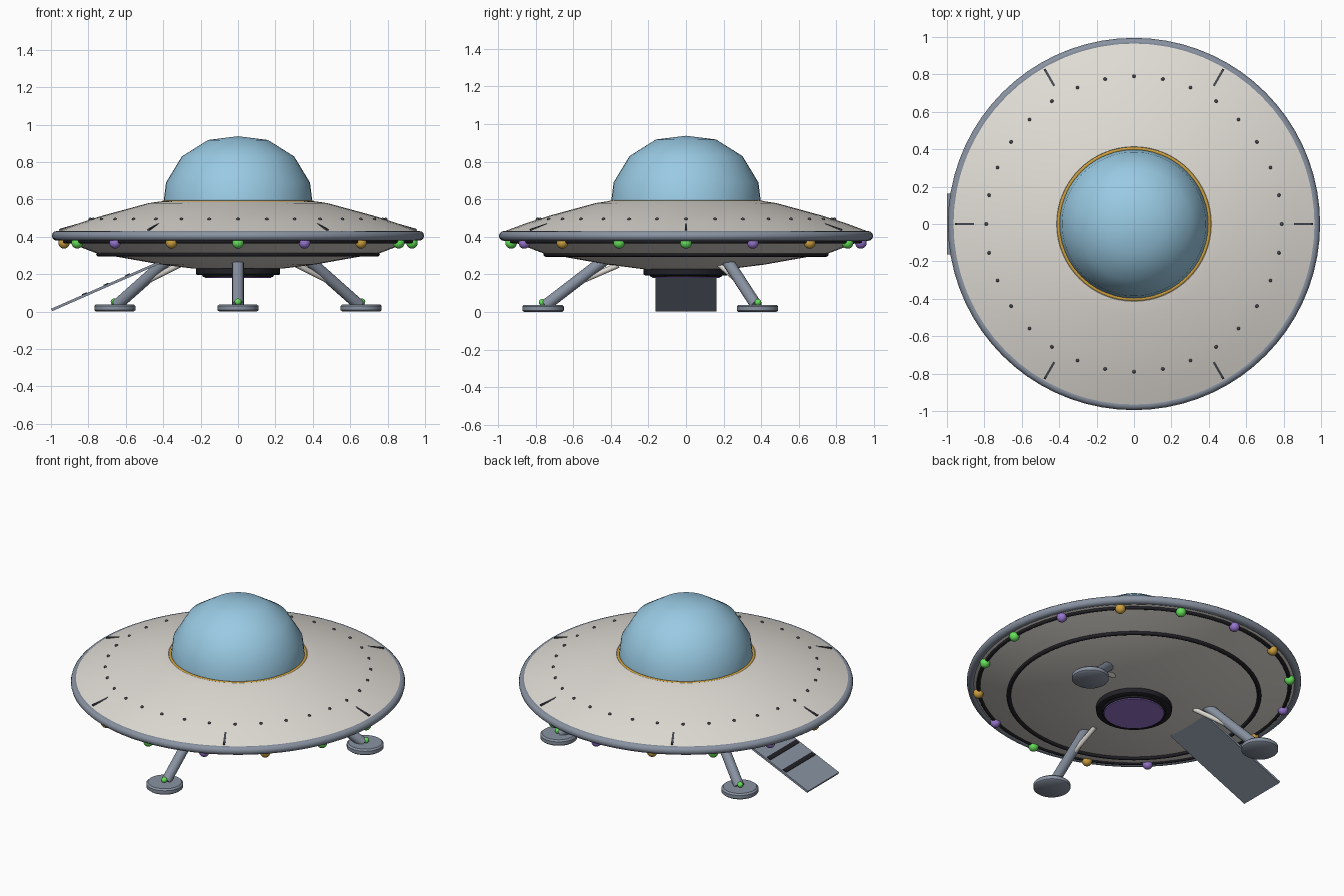
import bpy, math
from mathutils import Vector

if "Cube" in bpy.data.objects:
    bpy.data.objects.remove(bpy.data.objects["Cube"])


def material(name, r, g, b):
    m = bpy.data.materials.new(name)
    m.diffuse_color = (r, g, b, 1)
    m.use_nodes = True
    m.node_tree.nodes["Principled BSDF"].inputs["Base Color"].default_value = m.diffuse_color
    return m


HULL = material("warm light grey", 0.75, 0.72, 0.67)
GLASS = material("sky blue", 0.32, 0.59, 0.77)
STEEL = material("blue grey", 0.25, 0.29, 0.36)
DARK = material("near black", 0.015, 0.015, 0.02)
RIVET = material("dark grey", 0.06, 0.065, 0.08)
GREEN = material("green", 0.13, 0.75, 0.10)
PURPLE = material("purple", 0.31, 0.18, 0.62)
GOLD = material("gold", 0.61, 0.35, 0.05)


def finish(name, mat, smooth=40):
    o = bpy.context.object
    o.name = name
    o.data.materials.append(mat)
    if smooth:
        bpy.ops.object.shade_smooth_by_angle(angle=math.radians(smooth))
    return o


def lathe(name, profile, mat, n=64, smooth=40):
    """Spin (radius, z) points round the z axis; a zero radius makes a pole."""
    verts, rings = [], []
    for r, z in profile:
        count = n if r > 0 else 1
        rings.append([len(verts) + i for i in range(count)])
        verts += [(r * math.cos(2 * math.pi * i / n), r * math.sin(2 * math.pi * i / n), z)
                  for i in range(count)]
    faces = []
    for a, b in zip(rings, rings[1:]):
        for i in range(n):
            j = (i + 1) % n
            face = [a[i % len(a)], a[j % len(a)], b[j % len(b)], b[i % len(b)]]
            faces.append(list(dict.fromkeys(face)))
    me = bpy.data.meshes.new(name)
    me.from_pydata(verts, [], faces)
    o = bpy.data.objects.new(name, me)
    bpy.context.collection.objects.link(o)
    bpy.ops.object.select_all(action='DESELECT')
    bpy.context.view_layer.objects.active = o
    o.select_set(True)
    return finish(name, mat, smooth)


def ring(name, major, minor, z, mat):
    bpy.ops.mesh.primitive_torus_add(major_segments=72, minor_segments=12,
                                     major_radius=major, minor_radius=minor, location=(0, 0, z))
    return finish(name, mat, 80)


def ball(name, loc, r, mat):
    bpy.ops.mesh.primitive_uv_sphere_add(segments=16, ring_count=10, radius=r, location=loc)
    return finish(name, mat, 80)


def rod(name, a, b, r, mat):
    a, b = Vector(a), Vector(b)
    bpy.ops.mesh.primitive_cylinder_add(vertices=16, radius=r, depth=(b - a).length,
                                        location=(a + b) / 2)
    bpy.context.object.rotation_euler = (b - a).to_track_quat('Z', 'Y').to_euler()
    return finish(name, mat)


def slab(name, a, b, width, thick, mat):
    """Box running from a to b, with its thickness turned upwards."""
    a, b = Vector(a), Vector(b)
    bpy.ops.mesh.primitive_cube_add(size=1, location=(a + b) / 2)
    o = bpy.context.object
    o.rotation_euler = (b - a).to_track_quat('X', 'Z').to_euler()
    o.scale = ((b - a).length, width, thick)
    return finish(name, mat, 0)


def polar(r, angle, z):
    return (r * math.cos(angle), r * math.sin(angle), z)


# Saucer body
lathe("upper_hull", [(0.975, 0.405), (0.97, 0.428), (0.85, 0.473), (0.73, 0.512),
                     (0.48, 0.580), (0.414, 0.590), (0.39, 0.565), (0, 0.565)], HULL)
lathe("lower_hull", [(0, 0.23), (0.24, 0.23), (0.42, 0.253), (0.76, 0.313),
                     (0.93, 0.378), (0.975, 0.39)], HULL)
ring("rim", 0.969, 0.026, 0.405, STEEL)
ring("outer_belly_ring", 0.926, 0.012, 0.377, DARK)
ring("inner_belly_ring", 0.745, 0.013, 0.307, DARK)

# Dome and its collar
lathe("dome", [(0.40, 0.56), (0.398, 0.585), (0.385, 0.69), (0.30, 0.83), (0.16, 0.918),
               (0, 0.938)], GLASS, 48, 80)
ring("dome_collar", 0.403, 0.012, 0.581, GOLD)

# Belly emitter
lathe("emitter_collar", [(0, 0.186), (0.187, 0.186), (0.192, 0.195), (0.215, 0.195),
                         (0.225, 0.20), (0.225, 0.24)], DARK)
lathe("emitter_lens", [(0, 0.181), (0.177, 0.181), (0.182, 0.188)], PURPLE)

# Rivets and panel seams on the upper hull
for i in range(32):
    ball("rivet", polar(0.79, i * math.pi / 16, 0.494), 0.009, RIVET)
for i in range(6):
    t = i * math.pi / 3
    slab("panel_seam", polar(0.475, t, 0.574), polar(0.955, t, 0.436), 0.012, 0.012, RIVET)

# Rim lights
for i in range(16):
    ball("rim_light", polar(0.93, i * math.pi / 8, 0.368), 0.031, (GREEN, PURPLE, GOLD)[i % 3])

# Three landing legs
for deg in (30, 150, 270):
    t = math.radians(deg)
    rod("leg_strut", polar(0.748, t, 0.035), polar(0.41, t, 0.295), 0.031, STEEL)
    rod("leg_piston", polar(0.58, t, 0.155), polar(0.36, t, 0.25), 0.015, HULL)
    ball("ankle_light", polar(0.765, t, 0.052), 0.018, GREEN)
    foot = lathe("foot_pad", [(0, 0), (0.10, 0), (0.11, 0.008), (0.11, 0.03),
                              (0.10, 0.039), (0, 0.039)], STEEL, 32)
    foot.location = polar(0.76, t, 0)

# Boarding ramp with treads
top, bottom = Vector((-0.42, 0, 0.262)), Vector((-0.996, 0, 0.009))
slab("ramp", top, bottom, 0.324, 0.014, STEEL)
axis = (bottom - top).normalized()
for f in (0.29, 0.49, 0.69):
    c = top.lerp(bottom, f) + Vector((-0.003, 0, 0.007))
    slab("ramp_tread", c - axis * 0.014, c + axis * 0.014, 0.30, 0.008, DARK)
